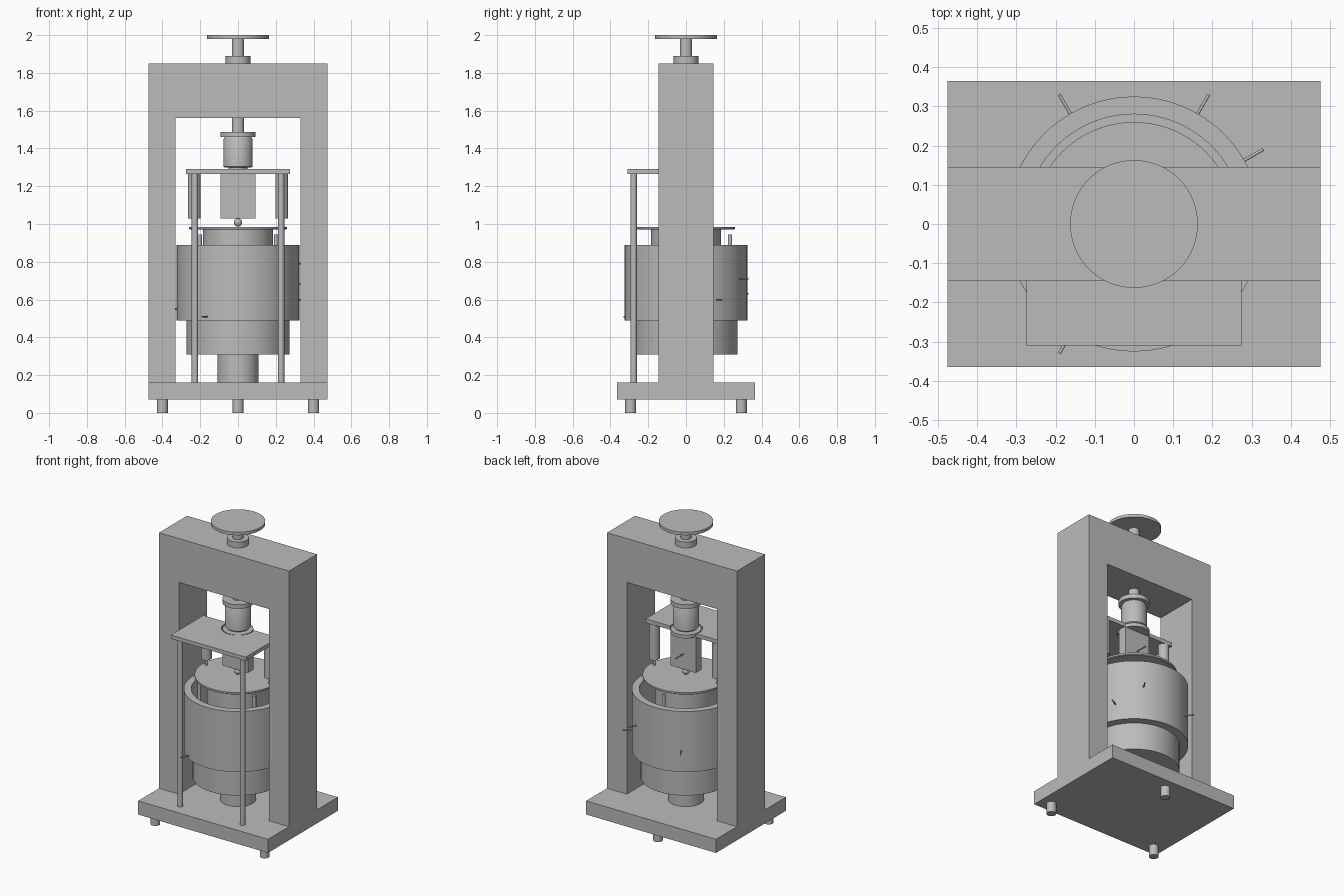
import bpy, bmesh, math
from mathutils import Vector

if "Cube" in bpy.data.objects:
    bpy.data.objects.remove(bpy.data.objects["Cube"])

grey = bpy.data.materials.new("plain grey")
grey.use_nodes = True
grey.diffuse_color = (0.5, 0.5, 0.5, 1)
grey.node_tree.nodes["Principled BSDF"].inputs["Base Color"].default_value = (0.5, 0.5, 0.5, 1)


def finish(name, bm, smooth=False):
    bmesh.ops.recalc_face_normals(bm, faces=bm.faces)
    mesh = bpy.data.meshes.new(name)
    bm.to_mesh(mesh)
    bm.free()
    mesh.materials.append(grey)
    ob = bpy.data.objects.new(name, mesh)
    bpy.context.collection.objects.link(ob)
    if smooth:
        bpy.ops.object.select_all(action='DESELECT')
        ob.select_set(True)
        bpy.context.view_layer.objects.active = ob
        bpy.ops.object.shade_smooth_by_angle(angle=math.radians(35))
    return ob


def prism(name, points, direction):
    """Extrude a flat outline along a direction."""
    bm = bmesh.new()
    face = bm.faces.new([bm.verts.new(p) for p in points])
    ext = bmesh.ops.extrude_face_region(bm, geom=[face])
    verts = [g for g in ext["geom"] if isinstance(g, bmesh.types.BMVert)]
    bmesh.ops.translate(bm, verts=verts, vec=direction)
    return finish(name, bm)


def box(name, hx, hy, z0, z1):
    return prism(name, [(-hx, -hy, z0), (hx, -hy, z0), (hx, hy, z0), (-hx, hy, z0)], (0, 0, z1 - z0))


def lathe(name, profile, x=0, y=0, steps=64):
    """Spin an (r, z) profile round a vertical axis, closing both ends."""
    bm = bmesh.new()
    pts = [(0, profile[0][1])] + profile + [(0, profile[-1][1])]
    verts = [bm.verts.new((r, 0, z)) for r, z in pts]
    edges = [bm.edges.new(pair) for pair in zip(verts, verts[1:])]
    bmesh.ops.spin(bm, geom=verts + edges, axis=(0, 0, 1), cent=(0, 0, 0),
                   angle=math.tau, steps=steps)
    bmesh.ops.remove_doubles(bm, verts=bm.verts, dist=0.0001)
    bmesh.ops.translate(bm, verts=bm.verts, vec=(x, y, 0))
    return finish(name, bm, True)


def rod(name, r, z0, z1, x=0, y=0):
    return lathe(name, [(r, z0), (r, z1)], x, y, 32)


def pin(name, start, end, r=0.004):
    """Thin round pin between two points."""
    a, b = Vector(start), Vector(end)
    bm = bmesh.new()
    bmesh.ops.create_cone(bm, cap_ends=True, segments=12, radius1=r, radius2=r, depth=(b - a).length)
    bm.transform((b - a).to_track_quat('Z', 'Y').to_matrix().to_4x4())
    bmesh.ops.translate(bm, verts=bm.verts, vec=(a + b) / 2)
    return finish(name, bm, True)


# Base, three feet and portal frame
box("base_plate", 0.475, 0.365, 0.07, 0.16)
for name, x, y in (("front_foot_left", 0.4, -0.293), ("front_foot_right", -0.4, -0.293), ("rear_foot", 0, 0.293)):
    rod(name, 0.029, 0, 0.07, x, y)
w, i, top, beam = 0.475, 0.33, 1.85, 1.56
outline = [(-w, 0.16), (-w, top), (w, top), (w, 0.16), (i, 0.16), (i, beam), (-i, beam), (-i, 0.16)]
prism("portal_frame", [(x, -0.146, z) for x, z in outline], (0, 0.292, 0))

# Hand wheel and screw on top
lathe("screw_collar", [(0.065, 1.85), (0.065, 1.89)])
lathe("hand_wheel", [(0.033, 1.89), (0.033, 1.98), (0.163, 1.98), (0.163, 2.0)])

# Load cell hanging from the beam
lathe("load_cell", [(0.05, 1.285), (0.05, 1.298), (0.07, 1.298), (0.078, 1.305), (0.078, 1.445),
                    (0.07, 1.46), (0.093, 1.46), (0.093, 1.488), (0.033, 1.488), (0.033, 1.56)])
lathe("load_flange", [(0.092, 1.265), (0.092, 1.288)])
box("load_block", 0.093, 0.03, 1.03, 1.27)
pin("load_block_pin", (0, 0.02, 1.13), (0, 0.11, 1.13))
bm = bmesh.new()
bmesh.ops.create_uvsphere(bm, u_segments=24, v_segments=16, radius=0.022)
bmesh.ops.translate(bm, verts=bm.verts, vec=(0, 0, 1.008))
finish("load_ball", bm, True)

# Sensor shelf with a round notch, its posts and gauges
notch, back = 0.1, 0.03
a0 = math.asin(back / notch)
sweep = math.pi + 2 * a0
arc = [(notch * math.cos(a0 - sweep * k / 32), notch * math.sin(a0 - sweep * k / 32)) for k in range(33)]
shelf = [(-0.274, back), (-0.274, -0.31), (0.274, -0.31), (0.274, back)] + arc
prism("sensor_shelf", [(x, y, 1.265) for x, y in shelf], (0, 0, 0.025))
for side, s in (("left", 1), ("right", -1)):
    rod("shelf_post_" + side, 0.017, 0.16, 1.265, s * 0.228, -0.277)
    lathe("gauge_" + side, [(0.008, 0.985), (0.008, 1.03), (0.033, 1.03), (0.033, 1.265)],
          s * 0.232, 0, 32)

# Ram, lower cylinder and open chamber
lathe("ram", [(0.108, 0.16), (0.108, 0.31)])
lathe("lower_cylinder", [(0.273, 0.31), (0.273, 0.49)])
lathe("chamber", [(0.325, 0.49), (0.325, 0.89), (0.28, 0.89), (0.28, 0.6)], steps=96)

# Specimen with its cover disc and three guide pegs
lathe("specimen", [(0.185, 0.6), (0.185, 0.97)])
lathe("cover_disc", [(0.255, 0.97), (0.26, 0.974), (0.26, 0.985)])
for k in range(3):
    a = math.radians(90 + 120 * k)
    rod(f"guide_peg_{k + 1}", 0.011, 0.6, 0.945, 0.233 * math.cos(a), 0.233 * math.sin(a))

# Probe pins round the chamber wall
for k, (deg, z) in enumerate(((0, 0.79), (0, 0.68), (30, 0.6), (60, 0.71), (120, 0.63), (180, 0.55), (240, 0.51))):
    out = Vector((math.cos(math.radians(deg)), math.sin(math.radians(deg)), 0))
    up = Vector((0, 0, z))
    pin(f"probe_pin_{k + 1}", out * 0.3 + up, out * 0.381 + up)
